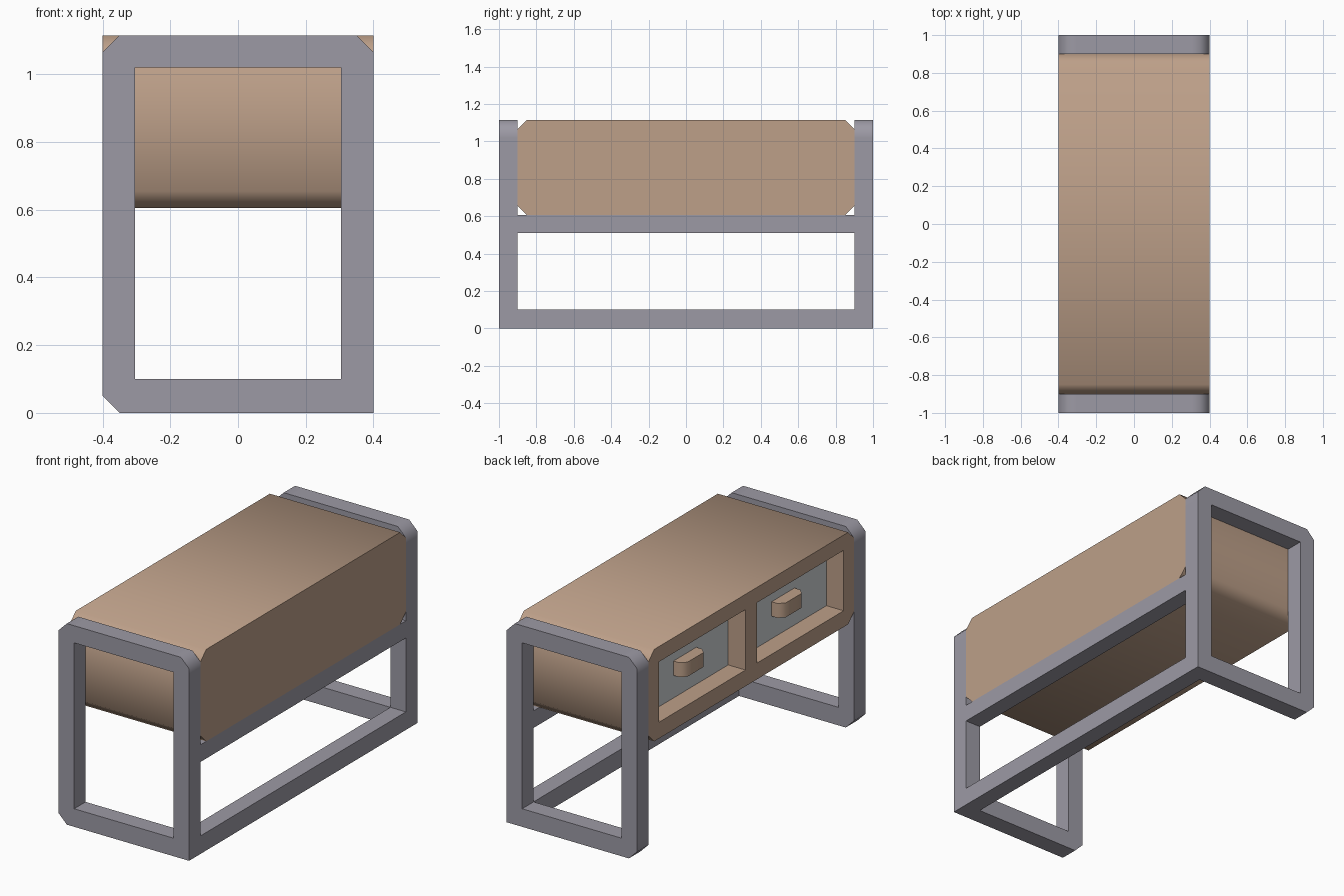
import bpy
import bmesh
import math
from mathutils import Vector

old = bpy.data.objects.get("Cube")
if old:
    bpy.data.objects.remove(old, do_unlink=True)


def material(name, rgb):
    m = bpy.data.materials.new(name)
    m.use_nodes = True
    m.diffuse_color = (*rgb, 1)
    m.node_tree.nodes["Principled BSDF"].inputs["Base Color"].default_value = (*rgb, 1)
    return m


wood = material("tan wood", (0.51, 0.35, 0.25))
metal = material("grey metal", (0.335, 0.323, 0.375))
panel = material("pale grey panel", (0.61, 0.64, 0.66))


def prism(name, points, axis, lo, hi, mat):
    """Extrude a flat profile along an axis; points give the other two coordinates in order."""
    def place(p, t):
        co = list(p)
        co.insert(axis, t)
        return Vector(co)
    bm = bmesh.new()
    face = bm.faces.new([bm.verts.new(place(p, lo)) for p in points])
    grown = bmesh.ops.extrude_face_region(bm, geom=[face])["geom"]
    shift = place((0, 0), hi - lo)
    bmesh.ops.translate(bm, vec=shift, verts=[g for g in grown if isinstance(g, bmesh.types.BMVert)])
    if face.is_valid and not any(len(e.link_faces) > 1 for e in face.edges):
        bm.faces.remove(face)
    bmesh.ops.holes_fill(bm, edges=[e for e in bm.edges if e.is_boundary], sides=0)
    bmesh.ops.recalc_face_normals(bm, faces=bm.faces[:])
    mesh = bpy.data.meshes.new(name)
    bm.to_mesh(mesh)
    bm.free()
    mesh.materials.append(mat)
    ob = bpy.data.objects.new(name, mesh)
    bpy.context.collection.objects.link(ob)
    return ob


def rect(a0, a1, b0, b1):
    return [(a0, b0), (a1, b0), (a1, b1), (a0, b1)]


def select(ob):
    bpy.ops.object.select_all(action='DESELECT')
    ob.select_set(True)
    bpy.context.view_layer.objects.active = ob


def cut(ob, cutter):
    select(ob)
    mod = ob.modifiers.new("opening", 'BOOLEAN')
    mod.operation = 'DIFFERENCE'
    mod.solver = 'EXACT'
    mod.object = cutter
    bpy.ops.object.modifier_apply(modifier=mod.name)
    bpy.data.objects.remove(cutter, do_unlink=True)


def smooth(ob):
    select(ob)
    bpy.ops.object.shade_smooth_by_angle(angle=math.radians(60))


W, H, C = 0.4, 1.115, 0.05      # half width, height, chamfer
IN, SILL, HEAD = 0.305, 0.1, 1.02  # frame opening

# End frames: chamfered except at the lower corner that carries the rail
outline = [(W, 0), (W, SILL), (W, HEAD), (W, H - C), (W - C, H), (IN, H), (-IN, H),
           (C - W, H), (-W, H - C), (-W, HEAD), (-W, SILL), (-W, C), (C - W, 0),
           (-IN, 0), (IN, 0)]
for name, lo in (("front_frame", -1), ("back_frame", 0.9)):
    frame = prism(name, outline, 1, lo, lo + 0.1, metal)
    cut(frame, prism("frame_cutter", rect(-IN, IN, SILL, HEAD), 1, lo - 0.1, lo + 0.2, metal))
    smooth(frame)

# Long rails on the plain side
for name, z0, z1 in (("lower_rail", 0, SILL), ("upper_rail", 0.51, 0.605)):
    prism(name, rect(IN, W, z0, z1), 0 + 1, -0.9, 0.9, metal)

# Cabinet body with chamfered ends and two drawer recesses
Y, BASE = 0.9, 0.605
body = [(Y, BASE + C), (Y, H - C), (Y - C, H), (C - Y, H),
        (-Y, H - C), (-Y, BASE + C), (C - Y, BASE), (Y - C, BASE)]
cabinet = prism("cabinet_body", body, 0, -W, W, wood)
FACE = -0.29
Z0, Z1 = 0.695, 1.03
for side in (-1, 1):
    y0, y1 = sorted((side * 0.05, side * 0.81))
    cut(cabinet, prism("recess_cutter", rect(y0, y1, Z0, Z1), 0, -W - 0.1, FACE, wood))
    label = "left" if side < 0 else "right"
    # Drawer front plate at the bottom of the recess
    prism(label + "_drawer_front", rect(y0, y1, Z0, Z1), 0, FACE - 0.004, FACE + 0.004, panel)
    # Pull handle with chamfered outer corners
    mid, half, d, c = side * 0.43, 0.1, 0.07, 0.03
    shape = [(FACE, mid - half), (FACE - d + c, mid - half), (FACE - d, mid - half + c),
             (FACE - d, mid + half - c), (FACE - d + c, mid + half), (FACE, mid + half)]
    smooth(prism(label + "_handle", shape, 2, 0.82, 0.9, wood))
smooth(cabinet)
